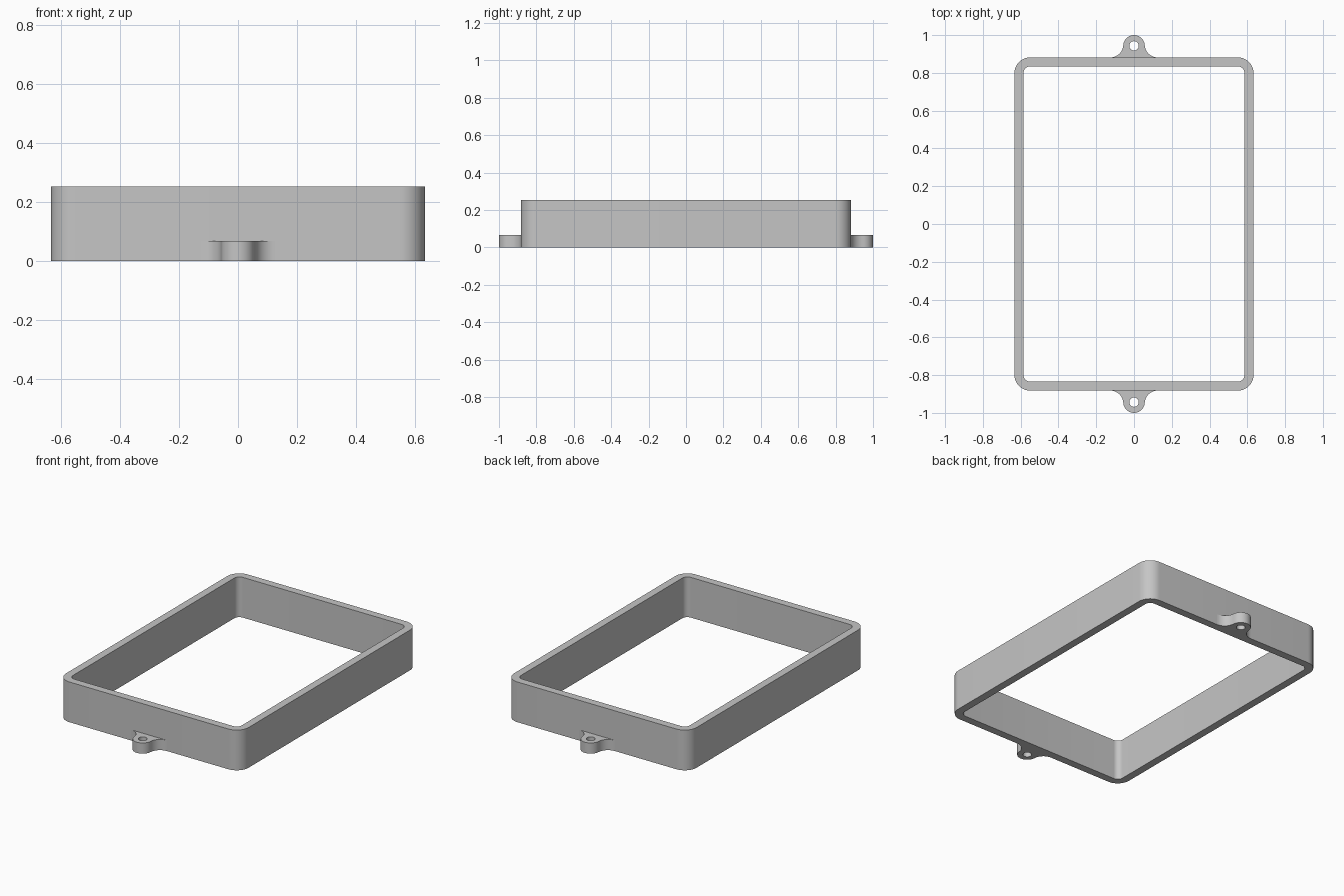
import bpy, bmesh
from math import pi, atan2, cos, sin, sqrt

cube = bpy.data.objects.get("Cube")
if cube:
    bpy.data.objects.remove(cube, do_unlink=True)

# One grey for everything
grey = bpy.data.materials.new("plain_grey")
grey.use_nodes = True
colour = (0.56, 0.56, 0.56, 1)
grey.diffuse_color = colour
grey.node_tree.nodes["Principled BSDF"].inputs["Base Color"].default_value = colour


def arc(cx, cy, r, start, end, steps):
    angles = [start + (end - start) * i / steps for i in range(steps + 1)]
    return [(cx + r * cos(a), cy + r * sin(a)) for a in angles]


def rounded_rectangle(hx, hy, r):
    points = []
    for i, (sx, sy) in enumerate([(1, 1), (-1, 1), (-1, -1), (1, -1)]):
        points += arc(sx * (hx - r), sy * (hy - r), r, i * pi / 2, (i + 1) * pi / 2, 12)
    return points


def extrude_outlines(name, outlines, height):
    """Fill an outline with its hole and extrude it up from the ground."""
    bm = bmesh.new()
    for points in outlines:
        verts = [bm.verts.new((x, y, 0)) for x, y in points]
        for i, v in enumerate(verts):
            bm.edges.new((verts[i - 1], v))
    bmesh.ops.remove_doubles(bm, verts=bm.verts[:], dist=1e-5)
    bmesh.ops.triangle_fill(bm, edges=bm.edges[:], use_beauty=True)
    result = bmesh.ops.extrude_face_region(bm, geom=bm.faces[:], use_keep_orig=True)
    top = [g for g in result["geom"] if isinstance(g, bmesh.types.BMVert)]
    bmesh.ops.translate(bm, verts=top, vec=(0, 0, height))
    bmesh.ops.recalc_face_normals(bm, faces=bm.faces[:])
    mesh = bpy.data.meshes.new(name)
    bm.to_mesh(mesh)
    bm.free()
    mesh.materials.append(grey)
    obj = bpy.data.objects.new(name, mesh)
    bpy.context.collection.objects.link(obj)
    bpy.ops.object.select_all(action="DESELECT")
    obj.select_set(True)
    bpy.context.view_layer.objects.active = obj
    bpy.ops.object.shade_smooth_by_angle(angle=pi / 6)
    return obj


# Open rectangular frame
wall_y = 0.882
extrude_outlines("frame", [rounded_rectangle(0.633, wall_y, 0.083),
                           rounded_rectangle(0.585, 0.834, 0.035)], 0.252)

# Mounting lugs: round ear blended into the wall by two fillets
ear_r, fillet_r, hole_r = 0.057, 0.068, 0.025
ear_y = 1 - ear_r
fillet_y = wall_y + fillet_r
fillet_x = sqrt((ear_r + fillet_r) ** 2 - (fillet_y - ear_y) ** 2)
t = atan2(ear_y - fillet_y, fillet_x)
outline = (arc(-fillet_x, fillet_y, fillet_r, -pi / 2, t, 12)
           + arc(0, ear_y, ear_r, pi + t, -t, 24)
           + arc(fillet_x, fillet_y, fillet_r, pi - t, 1.5 * pi, 12))
hole = arc(0, ear_y, hole_r, 0, 2 * pi, 24)
for name, side in (("front_lug", -1), ("back_lug", 1)):
    extrude_outlines(name, [[(x, side * y) for x, y in loop] for loop in (outline, hole)], 0.067)
